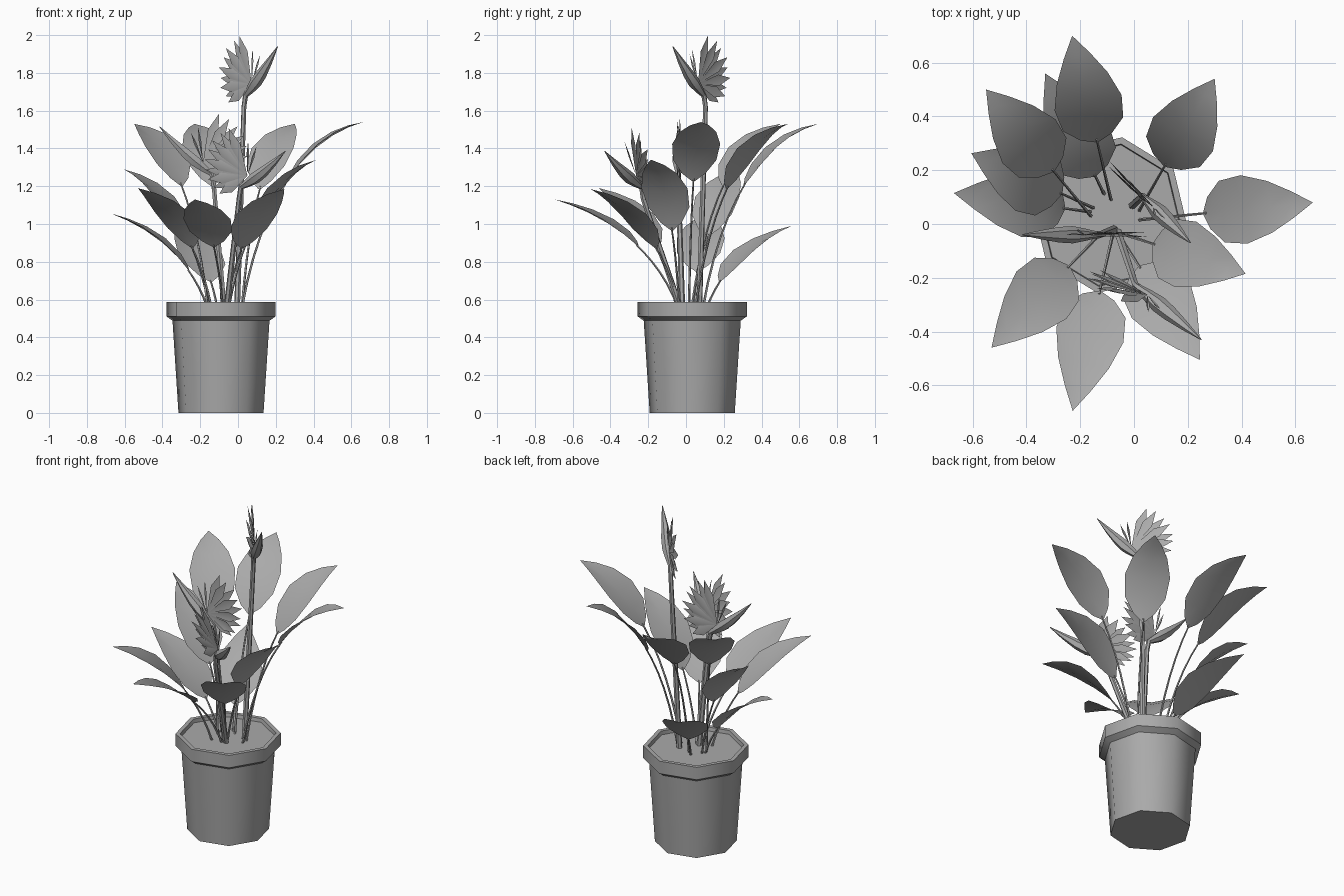
import bpy, bmesh, math
from mathutils import Vector

cube = bpy.data.objects.get("Cube")
if cube:
    bpy.data.objects.remove(cube, do_unlink=True)

UP = Vector((0, 0, 1))
CENTRE = Vector((-0.09, 0.033, 0))
SOIL_Z = 0.565

grey = bpy.data.materials.new("plain_grey")
grey.use_nodes = True
grey.diffuse_color = (0.4, 0.4, 0.4, 1)
grey.node_tree.nodes["Principled BSDF"].inputs["Base Color"].default_value = grey.diffuse_color


def finish(bm, name, angle=46, closed=False):
    """Turn a bmesh into a smooth shaded object."""
    if closed:
        bmesh.ops.recalc_face_normals(bm, faces=bm.faces)
    mesh = bpy.data.meshes.new(name)
    bm.to_mesh(mesh)
    bm.free()
    mesh.materials.append(grey)
    mesh.shade_smooth()
    mesh.set_sharp_from_angle(angle=math.radians(angle))
    obj = bpy.data.objects.new(name, mesh)
    bpy.context.collection.objects.link(obj)


def skin(bm, rings):
    """Bridge consecutive rings and cap both ends."""
    n = len(rings[0])
    for a, b in zip(rings, rings[1:]):
        for i in range(n):
            j = (i + 1) % n
            bm.faces.new((a[i], a[j], b[j], b[i]))
    bm.faces.new(rings[0])
    bm.faces.new(rings[-1])


def lathe(name, profile, sides=8, turn=81):
    bm = bmesh.new()
    rings = []
    for r, z in profile:
        ring = []
        for i in range(sides):
            a = math.radians(turn) + math.tau * i / sides
            ring.append(bm.verts.new(CENTRE + Vector((r * math.cos(a), r * math.sin(a), z))))
        rings.append(ring)
    skin(bm, rings)
    finish(bm, name, closed=True)


def tube(name, path, radii, ref, sides=6):
    """Round tube along a path with a radius per point."""
    bm = bmesh.new()
    rings = []
    for i, p in enumerate(path):
        tangent = (path[min(i + 1, len(path) - 1)] - path[max(i - 1, 0)]).normalized()
        n1 = (ref - tangent * ref.dot(tangent)).normalized()
        n2 = tangent.cross(n1)
        ring = []
        for k in range(sides):
            a = math.tau * k / sides
            ring.append(bm.verts.new(p + radii[i] * (n1 * math.cos(a) + n2 * math.sin(a))))
        rings.append(ring)
    skin(bm, rings)
    finish(bm, name, closed=True)


def bezier(p0, p1, p2, n):
    return [p0.lerp(p1, i / n).lerp(p1.lerp(p2, i / n), i / n) for i in range(n + 1)]


# Pot with a chamfered collar, and the soil closing it
lathe("pot", [(0.228, 0), (0.26, 0.488), (0.293, 0.511), (0.293, 0.587),
              (0.268, 0.587), (0.262, 0.55)])
lathe("soil", [(0.262, 0.545), (0.265, SOIL_Z)])

# Blade outline: distance along the blade, half width
OUTLINE = [(0, 0.008), (0.06, 0.06), (0.2, 0.115), (0.42, 0.128), (0.65, 0.097), (0.84, 0.05)]
BLADE_LENGTH = 0.52


def leaf(name, tip, foot):
    tip = Vector(tip)
    root = Vector((*foot, SOIL_Z - 0.01))
    flat = tip - root
    rise, flat.z = flat.z, 0
    side = UP.cross(flat).normalized()
    bend = root + flat * 0.24 + UP * rise * (0.7 + 0.33 * (tip.z - 1.05))
    path = bezier(root, bend, tip, 60)
    # Walk back from the tip to find the start of the blade
    start, length = len(path) - 1, 0
    while length < BLADE_LENGTH and start > 2:
        length += (path[start] - path[start - 1]).length
        start -= 1

    stalk = path[:start + 1:5] + [path[start + 1]]
    tube(name + "_stalk", stalk, [0.007 - 0.003 * i / len(stalk) for i in range(len(stalk))], side, 5)

    bm = bmesh.new()
    rows = []
    blade = path[start:]
    for t, w in OUTLINE:
        k = t * (len(blade) - 1)
        i = int(k)
        mid = blade[i].lerp(blade[i + 1], k - i)
        rows.append([bm.verts.new(mid + side * w * s + UP * abs(s) * w * 0.18) for s in (-1, 0, 1)])
    for a, b in zip(rows, rows[1:]):
        for s in (0, 1):
            bm.faces.new((a[s], b[s], b[s + 1], a[s + 1]))
    end = bm.verts.new(tip)
    for s in (0, 1):
        bm.faces.new((rows[-1][s], end, rows[-1][s + 1]))
    finish(bm, name + "_blade")


# Leaves: position of the tip, and where the stalk leaves the soil
LEAVES = [((-0.23, 0.70, 1.53), (-0.085, 0.09)), ((-0.55, 0.50, 1.53), (-0.16, 0.03)),
          ((-0.33, 0.56, 0.99), (-0.11, 0.11)), ((0.30, 0.54, 1.53), (0.02, 0.05)),
          ((0.665, 0.08, 1.54), (0.02, 0.015)), ((0.415, -0.185, 1.34), (-0.05, -0.035)),
          ((0.245, -0.505, 1.185), (-0.06, -0.035)), ((-0.228, -0.695, 1.13), (-0.08, -0.04)),
          ((-0.53, -0.46, 1.19), (-0.14, -0.05)), ((-0.67, 0.115, 1.055), (-0.16, 0.045)),
          ((-0.605, 0.263, 1.29), (-0.15, 0.06))]
for number, (tip, foot) in enumerate(LEAVES, 1):
    leaf(f"leaf_{number}", tip, foot)


def petal(bm, root, along, across, normal, length, width, splay):
    """Lance shaped petal with a raised midrib."""
    a = bm.verts.new(root)
    mid = root + along * length * 0.65 + normal * splay * 0.6
    left, right = (bm.verts.new(mid + across * width * s) for s in (1, -1))
    rib = bm.verts.new(mid + normal * 0.006)
    end = bm.verts.new(root + along * length + normal * splay)
    for face in ((a, left, rib), (a, rib, right), (left, end, rib), (rib, end, right)):
        bm.faces.new(face)


def flower(name, root, base, tip, turn=0, lean=0):
    """Stem, beak and fan; the fan can turn about the stem and lean sideways."""
    root, base, tip = Vector(root), Vector(base), Vector(tip)
    heading = tip - base
    heading.z = 0
    heading.normalize()
    normal = heading.cross(UP)

    # Stem curving into the beak
    neck = base - heading * 0.012 - UP * 0.06
    stem = [root.lerp(neck, i / 5) for i in range(6)] + [base, base.lerp(tip, 0.1)]
    tube(name + "_stem", stem, [0.016 - 0.0006 * i for i in range(6)] + [0.014, 0.014], normal)

    # Beak-shaped sheath
    shape = [(0, 0.013), (0.15, 0.023), (0.32, 0.032), (0.5, 0.029), (0.75, 0.017), (1, 0.002)]
    spine = [base.lerp(tip, t) - UP * 0.015 * math.sin(math.pi * t) for t, _ in shape]
    tube(name + "_beak", spine, [r for _, r in shape], normal)

    # Fan of petals, then thin spikes beside the beak
    centre = base + heading * 0.045 + UP * 0.06
    c, s = math.cos(math.radians(turn)), math.sin(math.radians(turn))
    fan_out = heading * c - normal * s
    fan_side = fan_out.cross(UP)
    fan_up = (UP + fan_side * lean).normalized()
    bm = bmesh.new()
    blades = [(108 + 12.8 * i, 0.27 - 0.08 * (i / 8) ** 2, 0.03, 0.008 * (-1) ** i) for i in range(9)]
    blades += [(68 + 14 * i, 0.17 + 0.02 * i, 0.007, 0.02 * i) for i in range(2)]
    for degrees, length, width, splay in blades:
        a = math.radians(degrees)
        along = fan_out * math.cos(a) + fan_up * math.sin(a)
        across = fan_up * math.cos(a) - fan_out * math.sin(a)
        petal(bm, centre, along, across, fan_side, length, width, splay)
    finish(bm, name + "_petals", angle=30)


flower("tall_flower", (-0.005, 0.07, SOIL_Z - 0.01), (0.04, 0.095, 1.68), (0.21, -0.07, 1.94))
flower("right_flower", (-0.075, -0.02, SOIL_Z - 0.01), (-0.14, -0.04, 1.265), (-0.415, -0.04, 1.515))
flower("front_flower", (-0.06, -0.03, SOIL_Z - 0.01), (0.015, -0.235, 1.195), (0.25, -0.43, 1.385),
       turn=18, lean=0.2)
